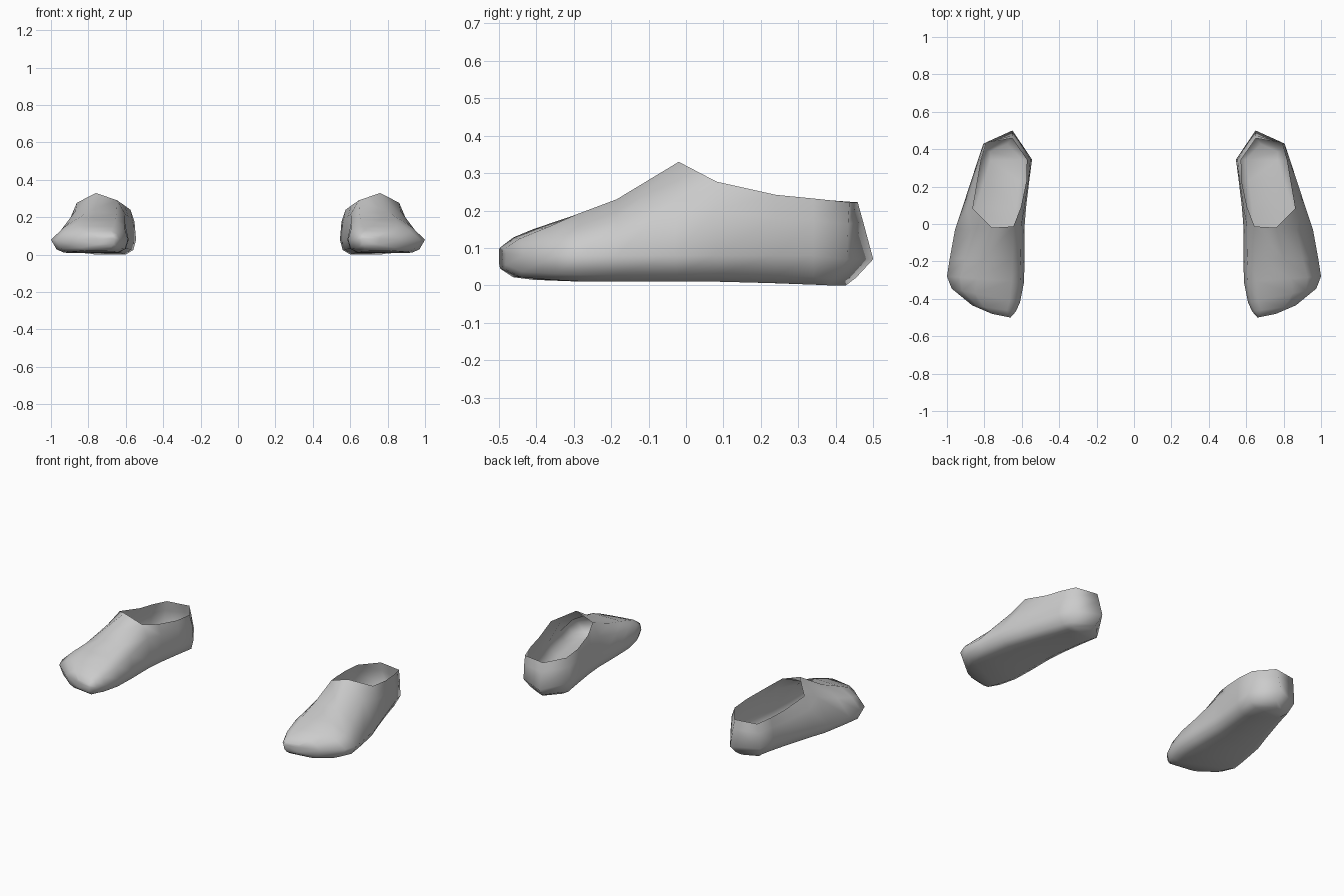
import bpy, bmesh, math

if "Cube" in bpy.data.objects:
    bpy.data.objects.remove(bpy.data.objects["Cube"], do_unlink=True)

grey = bpy.data.materials.new("plain grey")
grey.use_nodes = True
grey.diffuse_color = (0.6, 0.6, 0.6, 1)
grey.node_tree.nodes["Principled BSDF"].inputs["Base Color"].default_value = (0.6, 0.6, 0.6, 1)

# Cross-sections, toe to heel: inner (x, y), outer (x, y) at the widest height,
# top inner (x, z), top outer (x, z), widest z, sole z
SECTIONS = [
    ((0.66, -0.50), (0.76, -0.48), (0.67, 0.10), (0.75, 0.10), 0.085, 0.045),
    ((0.632, -0.468), (0.865, -0.435), (0.68, 0.128), (0.80, 0.125), 0.08, 0.022),
    ((0.61, -0.42), (0.975, -0.345), (0.665, 0.15), (0.85, 0.155), 0.08, 0.015),
    ((0.588, -0.31), (1.00, -0.28), (0.655, 0.185), (0.84, 0.19), 0.08, 0.011),
    ((0.585, -0.185), (0.985, -0.185), (0.65, 0.22), (0.80, 0.23), 0.08, 0.01),
    ((0.585, -0.01), (0.957, -0.03), (0.645, 0.29), (0.76, 0.33), 0.08, 0.01),
    ((0.577, 0.09), (0.92, 0.08), (0.605, 0.262), (0.862, 0.277), 0.08, 0.01),
    ((0.56, 0.23), (0.868, 0.24), (0.575, 0.24), (0.835, 0.242), 0.08, 0.006),
    ((0.545, 0.345), (0.835, 0.34), (0.573, 0.23), (0.818, 0.232), 0.08, 0.002),
    ((0.65, 0.50), (0.805, 0.43), (0.652, 0.222), (0.79, 0.222), 0.07, 0.0),
]
OPEN_FROM = 5      # the foot opening starts at this section


def mix(a, b, t):
    return a + (b - a) * t


def ring(section, is_heel):
    """Ten points from the inner rim, down under the sole, to the outer rim."""
    (xi, yi), (xo, yo), (tix, tiz), (tox, toz), w, sole = section
    k = min(1, (xo - xi) / 0.3)
    flat = [
        (tix, tiz), (mix(xi, tix, 0.3), mix(w, tiz, 0.65)), (xi, w),
        (xi + 0.015 * k, mix(sole, w, 0.3)), (xi + 0.055 * k, sole),
        (xo - 0.07 * k, sole), (xo - 0.03 * k, mix(sole, w, 0.25)), (xo, w),
        (mix(xo, tox, 0.45), mix(w, toz, 0.62)), (tox, toz),
    ]
    points = []
    for x, z in flat:
        y = mix(yi, yo, (x - xi) / (xo - xi))
        if is_heel:      # heel leans in above and tucks under below
            y -= 0.04 * max(0, (z - w) / 0.15) * (x < 0.72) + 0.06 * max(0, (w - z) / w)
        points.append((x, y, z))
    return points


def make_shoe(name, side):
    bm = bmesh.new()
    rows = []
    for n, s in enumerate(SECTIONS):
        rows.append([bm.verts.new((side * x, y, z))
                     for x, y, z in ring(s, n == len(SECTIONS) - 1)])
    # Walls and sole, with the vamp closed over the toes
    for n in range(len(rows) - 1):
        a, b = rows[n], rows[n + 1]
        for i in range(9):
            bm.faces.new((a[i], a[i + 1], b[i + 1], b[i]))
        if n < OPEN_FROM:
            bm.faces.new((a[9], a[0], b[0], b[9]))
    # Toe cap and heel counter
    for row in (rows[0], rows[-1]):
        for i in range(4):
            bm.faces.new((row[i], row[i + 1], row[8 - i], row[9 - i]))
    bmesh.ops.recalc_face_normals(bm, faces=bm.faces)
    # Outward means the sole faces down
    under = min(bm.faces, key=lambda f: f.calc_center_median().z)
    if under.normal.z > 0:
        bmesh.ops.reverse_faces(bm, faces=bm.faces)
    mesh = bpy.data.meshes.new(name)
    bm.to_mesh(mesh)
    bm.free()
    mesh.materials.append(grey)
    shoe = bpy.data.objects.new(name, mesh)
    bpy.context.collection.objects.link(shoe)
    bpy.ops.object.select_all(action="DESELECT")
    shoe.select_set(True)
    bpy.context.view_layer.objects.active = shoe
    bpy.ops.object.shade_smooth_by_angle(angle=math.radians(75))


make_shoe("left_shoe", 1)
make_shoe("right_shoe", -1)
